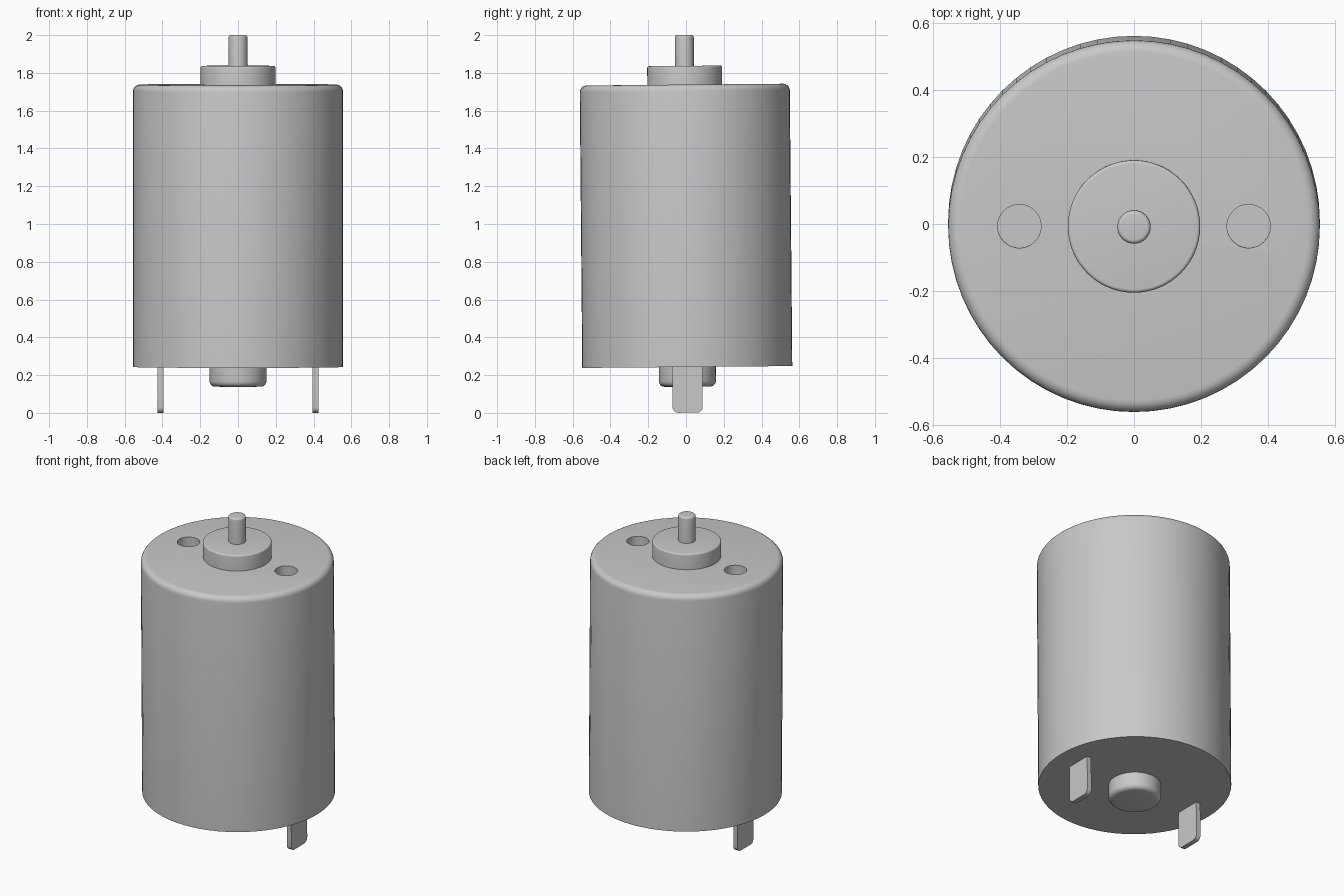
import bpy, bmesh, math
from mathutils import Matrix, Vector

cube = bpy.data.objects.get("Cube")
if cube:
    bpy.data.objects.remove(cube, do_unlink=True)

# One metal grey for every part
metal = bpy.data.materials.new("metal_grey")
metal.use_nodes = True
colour = (0.58, 0.58, 0.58, 1)
metal.diffuse_color = colour
metal.node_tree.nodes["Principled BSDF"].inputs["Base Color"].default_value = colour

# The whole motor leans very slightly towards the front
PIVOT = Vector((0, 0, 0.99))
LEAN = Matrix.Translation(PIVOT) @ Matrix.Rotation(0.009, 4, "X") @ Matrix.Translation(-PIVOT)


def make_object(name, bm):
    bmesh.ops.recalc_face_normals(bm, faces=bm.faces)
    mesh = bpy.data.meshes.new(name)
    bm.to_mesh(mesh)
    bm.free()
    mesh.materials.append(metal)
    ob = bpy.data.objects.new(name, mesh)
    bpy.context.collection.objects.link(ob)
    return ob


def activate(ob):
    bpy.ops.object.select_all(action="DESELECT")
    ob.select_set(True)
    bpy.context.view_layer.objects.active = ob


def finish(ob):
    activate(ob)
    bpy.ops.object.shade_smooth_by_angle(angle=math.radians(35))
    ob.matrix_world = LEAN


def cylinder(name, radius, bottom, top, x=0, sides=64, round_z=None, bevel=0):
    """Upright cylinder; round_z chooses the end whose rim is rounded."""
    bm = bmesh.new()
    bmesh.ops.create_cone(bm, cap_ends=True, segments=sides, radius1=radius, radius2=radius,
                          depth=top - bottom,
                          matrix=Matrix.Translation((x, 0, (top + bottom) / 2)))
    if round_z is not None:
        rim = [e for e in bm.edges if all(abs(v.co.z - round_z) < 1e-4 for v in e.verts)]
        bmesh.ops.bevel(bm, geom=rim, offset=bevel, segments=5, profile=0.5, affect="EDGES")
    return make_object(name, bm)


def terminal(name, x):
    """Flat blade with rounded lower corners."""
    bottom, top = 0.001, 0.26
    bm = bmesh.new()
    bmesh.ops.create_cube(bm, size=1, matrix=Matrix.Translation((x, 0, (bottom + top) / 2))
                          @ Matrix.Diagonal((0.03, 0.16, top - bottom, 1)))
    corners = [e for e in bm.edges if all(v.co.z < 0.1 for v in e.verts)
               and abs(e.verts[0].co.x - e.verts[1].co.x) > 0.01]
    bmesh.ops.bevel(bm, geom=corners, offset=0.03, segments=5, profile=0.5, affect="EDGES")
    return make_object(name, bm)


# Can with a rounded top rim
can = cylinder("motor_can", 0.556, 0.243, 1.738, round_z=1.738, bevel=0.035)

# Two blind mounting holes in the top
for x in (-0.343, 0.343):
    cutter = cylinder("hole_cutter", 0.065, 1.59, 1.85, x=x, sides=48)
    cutter.hide_render = True
    cut = can.modifiers.new("hole", "BOOLEAN")
    cut.operation = "DIFFERENCE"
    cut.solver = "EXACT"
    cut.object = cutter
    activate(can)
    bpy.ops.object.modifier_apply(modifier=cut.name)
    bpy.data.objects.remove(cutter, do_unlink=True)
finish(can)

# Bearing housings and shaft
finish(cylinder("top_bearing_boss", 0.198, 1.72, 1.837, round_z=1.837, bevel=0.01))
finish(cylinder("bottom_bearing_boss", 0.151, 0.139, 0.26, round_z=0.139, bevel=0.03))
finish(cylinder("shaft", 0.05, 1.8, 2.0, sides=32, round_z=2.0, bevel=0.012))

# Electrical terminals
for side, x in (("left", 0.41), ("right", -0.41)):
    finish(terminal(side + "_terminal", x))
